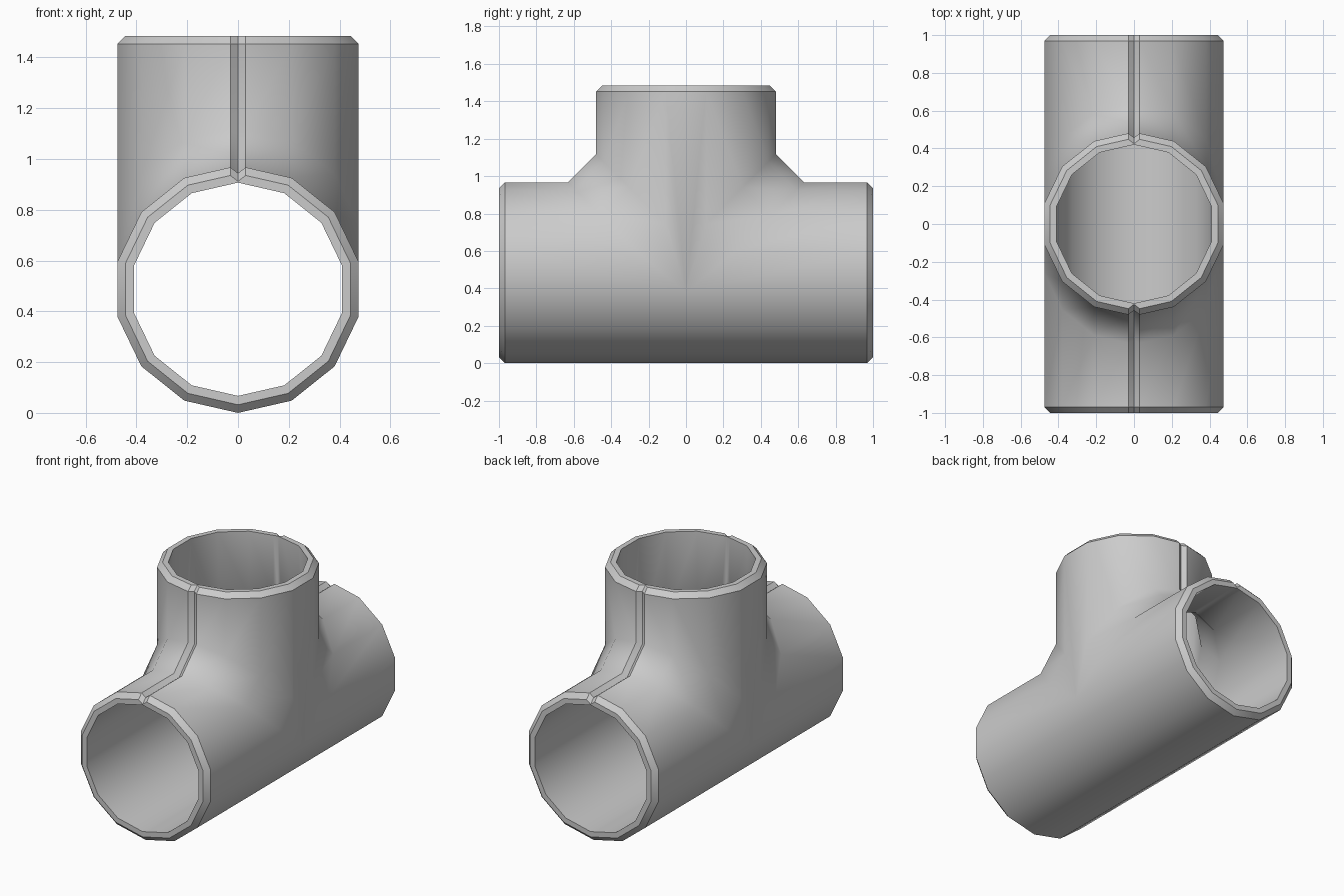
import bpy, bmesh
from math import sin, cos, tan, pi, radians

if "Cube" in bpy.data.objects:
    bpy.data.objects.remove(bpy.data.objects["Cube"])

N = 14                              # sides of each pipe
C = 0.487                           # height of the main pipe axis
R, RC, RI = 0.487, 0.455, 0.42      # outer, chamfered and inner radius
TOP, CH = 1.485, 0.032              # branch height, chamfer length
GROOVE = 0.03                       # seam groove half width and depth
bm = bmesh.new()


def section(key, r, grooved=True):
    """Cross-section point (x, height above the axis) of one column."""
    if key == 'G':
        return 0, r - (GROOVE if grooved else 0)
    if key in ('L', 'R'):
        return (-GROOVE if key == 'L' else GROOVE), r - GROOVE * tan(pi / N)
    a = 2 * pi * key / N
    return r * sin(a), r * cos(a)


def vert(x, y, z):
    return bm.verts.new((x, y, z))


def upper_column(key):
    """Closed loop: pipe end, fillet, branch top, and back along the inside."""
    x, h = section(key, R)
    xc, hc = section(key, RC)
    xi, hi = section(key, RI, False)
    f = 0.16 if key == 'G' else 0.15
    fi = 0.18
    return [vert(xc, -1, C + hc), vert(x, -1 + CH, C + h),
            vert(x, -h - f, C + h), vert(x, -h, C + h + f),
            vert(x, -h, TOP - CH), vert(xc, -hc, TOP), vert(xi, -hi, TOP),
            vert(xi, -hi, C + hi + fi), vert(xi, -hi - fi, C + hi),
            vert(xi, -1, C + hi)]


def lower_column(key):
    """Straight strip from the middle, round the end and back inside."""
    x, h = section(key, R)
    xc, hc = section(key, RC)
    xi, hi = section(key, RI)
    return [vert(x, 0, C + h), vert(x, -1 + CH, C + h), vert(xc, -1, C + hc),
            vert(xi, -1, C + hi), vert(xi, 0, C + hi)]


def bridge(a, b, closed):
    n = len(a)
    for i in range(n if closed else n - 1):
        j = (i + 1) % n
        bm.faces.new((a[i], a[j], b[j], b[i]))


# Upper half of the main pipe joined to the branch, then the lower half
upper = [upper_column(k) for k in (-3, -2, -1, 'L', 'G', 'R', 1, 2, 3)]
lower = [lower_column(k) for k in range(4, 11)]
for a, b in zip(upper, upper[1:]):
    bridge(a, b, True)
for a, b in zip(lower, lower[1:]):
    bridge(a, b, False)

# Flat sides shared by both pipes
for u, l in ((upper[-1], lower[0]), (upper[0], lower[-1])):
    t0, t1, t2 = [vert(u[i].co.x, 0, u[i].co.z) for i in (4, 5, 6)]
    bm.faces.new((l[1], l[0], t0, u[4], u[3], u[2], u[1]))
    bm.faces.new((l[3], l[4], t2, u[6], u[7], u[8], u[9]))
    bm.faces.new((t0, t1, u[5], u[4]))
    bm.faces.new((t1, t2, u[6], u[5]))
    bm.faces.new((l[1], l[2], u[0], u[1]))
    bm.faces.new((l[2], l[3], u[9], u[0]))

# Mirror front to back
dup = bmesh.ops.duplicate(bm, geom=bm.verts[:] + bm.edges[:] + bm.faces[:])
for g in dup['geom']:
    if isinstance(g, bmesh.types.BMVert):
        g.co.y = -g.co.y
bmesh.ops.remove_doubles(bm, verts=bm.verts[:], dist=0.0005)
bmesh.ops.recalc_face_normals(bm, faces=bm.faces[:])

# Smooth shading; rims and groove stay sharp, the fillet stays soft
for f in bm.faces:
    f.smooth = True
for e in bm.edges:
    m = (e.verts[0].co + e.verts[1].co) / 2
    fillet = abs(m.x) > 0.05 and abs(m.y) < 0.9 and m.z < 1.4
    e.smooth = fillet or e.calc_face_angle(0) < radians(35)

mesh = bpy.data.meshes.new("pipe_tee")
bm.to_mesh(mesh)
bm.free()
bpy.context.collection.objects.link(bpy.data.objects.new("pipe_tee", mesh))
